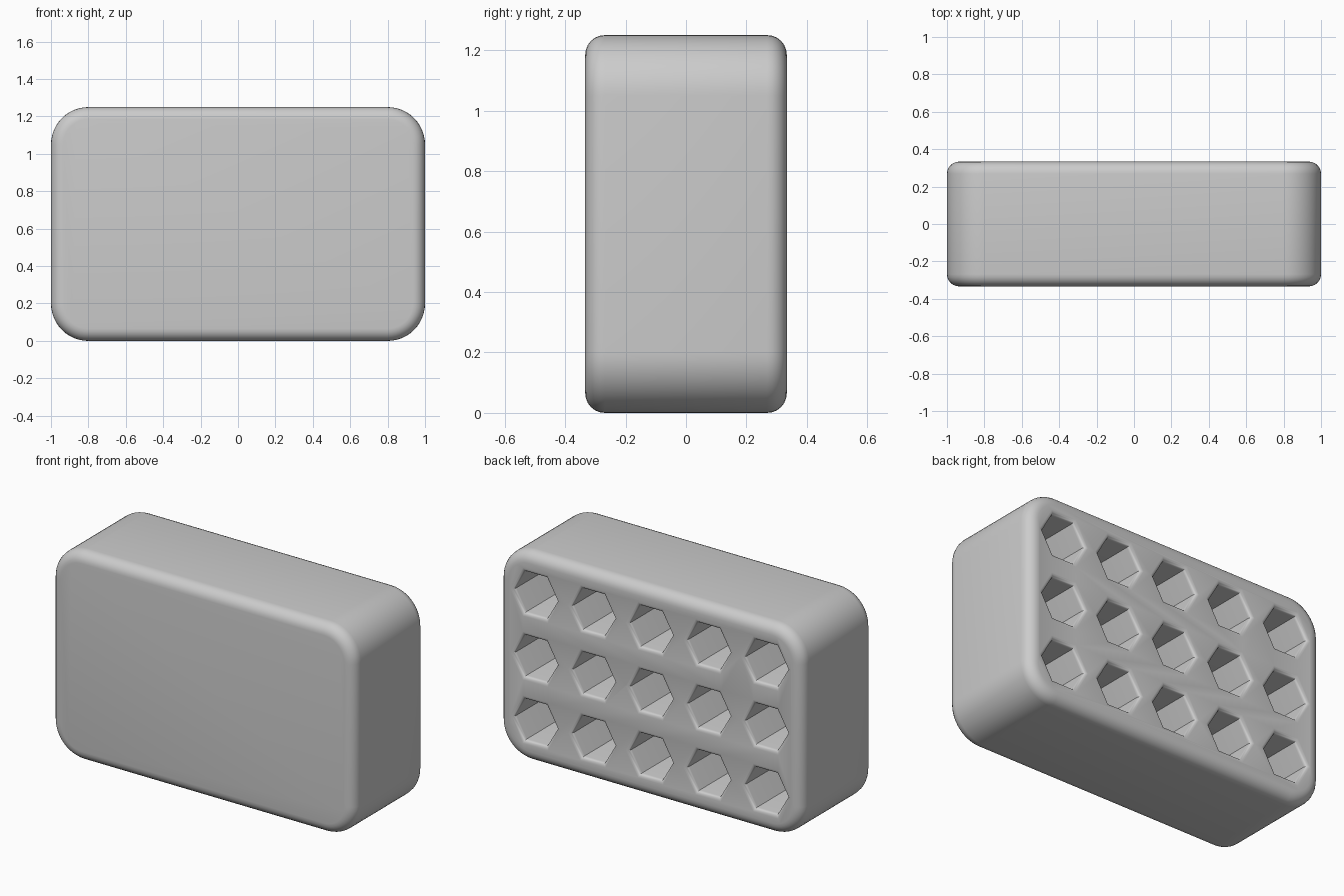
import bpy, bmesh, math

WIDTH, DEPTH, HEIGHT = 2.0, 0.667, 1.25
CORNER, EDGE = 0.2, 0.065
PITCH, HEX_R, RIM = 0.38, 0.14, 0.022
BACK, FLOOR = DEPTH / 2, -0.2

if "Cube" in bpy.data.objects:
    bpy.data.objects.remove(bpy.data.objects["Cube"], do_unlink=True)

grey = bpy.data.materials.new("plain_grey")
grey.use_nodes = True
colour = (0.6, 0.6, 0.6, 1)
grey.diffuse_color = colour
grey.node_tree.nodes["Principled BSDF"].inputs["Base Color"].default_value = colour


def make_object(name, bm):
    bmesh.ops.recalc_face_normals(bm, faces=bm.faces[:])
    mesh = bpy.data.meshes.new(name)
    bm.to_mesh(mesh)
    bm.free()
    mesh.materials.append(grey)
    ob = bpy.data.objects.new(name, mesh)
    bpy.context.collection.objects.link(ob)
    return ob


def bevel(bm, edges, radius, segments):
    bmesh.ops.bevel(bm, geom=edges, offset=radius, offset_type='OFFSET',
                    segments=segments, profile=0.5, affect='EDGES')


# Block: large rounded corners, then softened front and back rims
bm = bmesh.new()
bmesh.ops.create_cube(bm, size=1)
for v in bm.verts:
    v.co = (v.co.x * WIDTH, v.co.y * DEPTH, (v.co.z + 0.5) * HEIGHT)
bevel(bm, [e for e in bm.edges if abs(e.verts[0].co.y - e.verts[1].co.y) > 0.1],
      CORNER, 12)
bevel(bm, [e for e in bm.edges if abs(e.verts[0].co.y - e.verts[1].co.y) < 0.01
           and any(abs(f.normal.y) > 0.9 for f in e.link_faces)], EDGE, 6)
block = make_object("holder_block", bm)


# Hexagonal sockets: (depth position, radius) profile with a rounded mouth
flare = RIM / math.cos(math.pi / 6)
profile = [(FLOOR, HEX_R)]
for i in range(5):
    a = i / 4 * math.pi / 2
    profile.append((BACK - RIM + RIM * math.sin(a),
                    HEX_R + flare * (1 - math.cos(a))))
profile.append((BACK + 0.05, HEX_R + flare))


def add_socket(bm, x, z):
    rings = [[bm.verts.new((x + r * math.cos(k * math.pi / 3), y,
                            z + r * math.sin(k * math.pi / 3))) for k in range(6)]
             for y, r in profile]
    for low, high in zip(rings, rings[1:]):
        for k in range(6):
            n = (k + 1) % 6
            bm.faces.new((low[k], low[n], high[n], high[k]))
    bm.faces.new(rings[0])
    bm.faces.new(rings[-1])


bm = bmesh.new()
for col in range(-2, 3):
    for row in range(-1, 2):
        add_socket(bm, col * PITCH, HEIGHT / 2 + row * PITCH)
cutter = make_object("socket_cutter", bm)
cutter.hide_render = True

# Cut the sockets into the back, then discard the cutter
cut = block.modifiers.new("sockets", 'BOOLEAN')
cut.operation = 'DIFFERENCE'
cut.solver = 'EXACT'
cut.object = cutter
bpy.ops.object.select_all(action='DESELECT')
bpy.context.view_layer.objects.active = block
block.select_set(True)
bpy.ops.object.modifier_apply(modifier=cut.name)
bpy.data.objects.remove(cutter, do_unlink=True)
bpy.ops.object.shade_smooth_by_angle(angle=math.radians(35))
